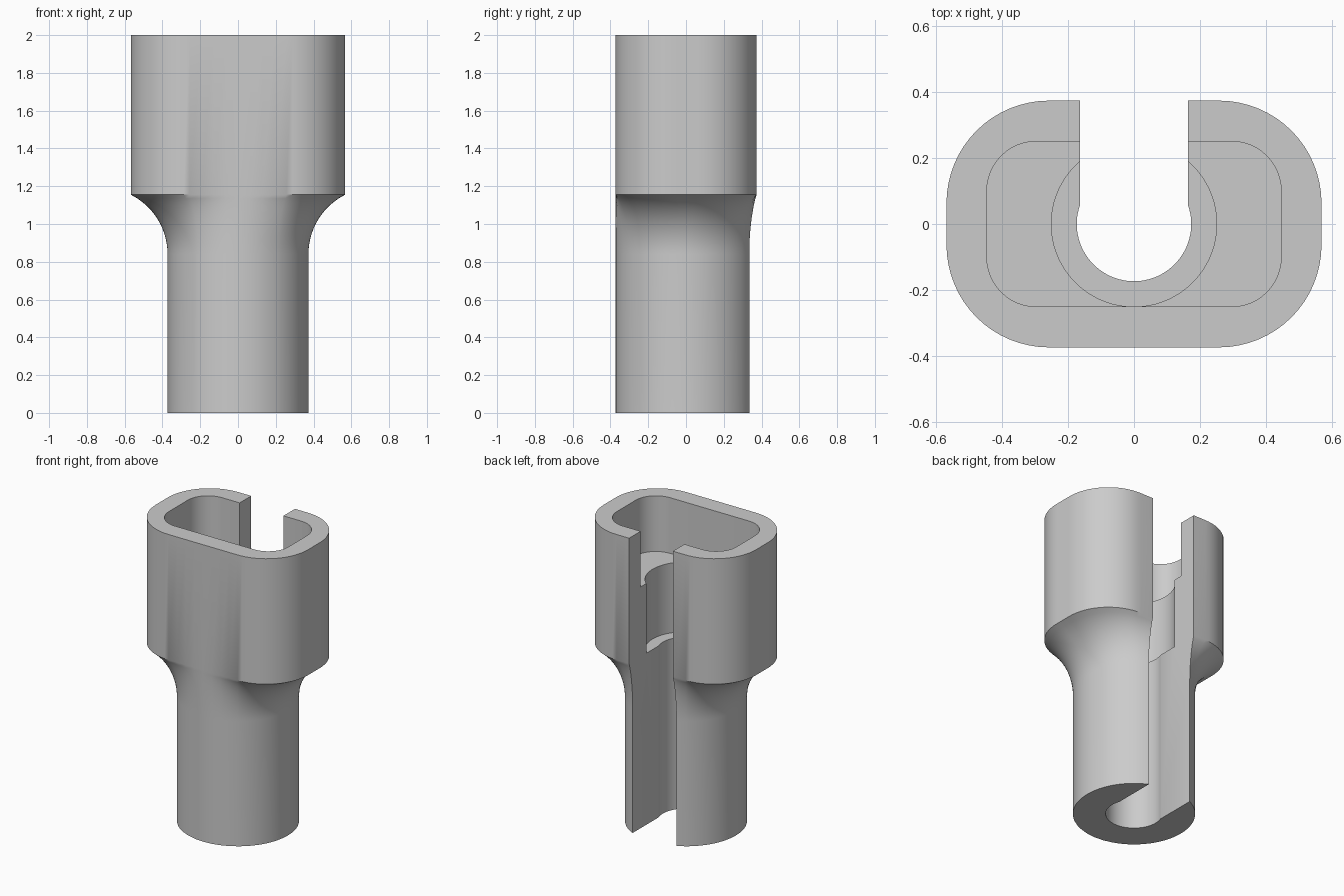
import bpy, bmesh, math

cube = bpy.data.objects.get("Cube")
if cube:
    bpy.data.objects.remove(cube, do_unlink=True)

HEIGHT, RIM_Z, NECK_Z = 2.0, 1.155, 0.84
SHAFT_R, HEAD_X, HEAD_Y = 0.373, 0.567, 0.373
SLOT_X = 0.163


def rounded_rect(hx, hy, r, steps=16, straight=8):
    """Closed outline with rounded corners and subdivided straight sides."""
    corners = []
    for k, (sx, sy) in enumerate([(1, 1), (-1, 1), (-1, -1), (1, -1)]):
        cx, cy = sx * (hx - r), sy * (hy - r)
        angles = [(k + i / steps) * math.pi / 2 for i in range(steps + 1)]
        corners.append([(cx + r * math.cos(a), cy + r * math.sin(a)) for a in angles])
    outline = []
    for k, arc in enumerate(corners):
        a, b = arc[-1], corners[(k + 1) % 4][0]
        outline += arc
        outline += [(a[0] + (b[0] - a[0]) * t / straight,
                     a[1] + (b[1] - a[1]) * t / straight) for t in range(1, straight)]
    return outline


def circle(r, n=96):
    return [(r * math.cos(2 * math.pi * i / n), r * math.sin(2 * math.pi * i / n))
            for i in range(n)]


def loft(name, rings):
    """Skin a stack of (z, outline) rings and cap both ends."""
    bm = bmesh.new()
    loops = [[bm.verts.new((x, y, z)) for x, y in pts] for z, pts in rings]
    for low, high in zip(loops, loops[1:]):
        n = len(low)
        for i in range(n):
            j = (i + 1) % n
            bm.faces.new((low[i], low[j], high[j], high[i]))
    bm.faces.new(loops[0][::-1])
    bm.faces.new(loops[-1])
    mesh = bpy.data.meshes.new(name)
    bm.to_mesh(mesh)
    bm.free()
    obj = bpy.data.objects.new(name, mesh)
    bpy.context.collection.objects.link(obj)
    return obj


# Outer body: round shaft flaring along a concave arc into the oblong head
head = rounded_rect(HEAD_X, HEAD_Y, 0.31)
shaft = [(SHAFT_R * x / math.hypot(x, y), SHAFT_R * y / math.hypot(x, y)) for x, y in head]
rise, flare = RIM_Z - NECK_Z, HEAD_X - SHAFT_R
arc_r = (flare ** 2 + rise ** 2) / (2 * flare)
rings = [(0, shaft)]
STEPS = 16
for i in range(STEPS + 1):
    dz = rise * i / STEPS
    f = (arc_r - math.sqrt(arc_r ** 2 - dz ** 2)) / flare
    rings.append((NECK_Z + dz, [(a[0] + (b[0] - a[0]) * f, a[1] + (b[1] - a[1]) * f)
                                for a, b in zip(shaft, head)]))
rings.append((HEIGHT, head))
body = loft("slotted_socket", rings)

# Cutters: oblong pocket, stepped bore and the open slot at the back
slot = [(-SLOT_X, 0), (SLOT_X, 0), (SLOT_X, 1), (-SLOT_X, 1)]
cuts = [
    ("pocket_cutter", 1.625, rounded_rect(0.445, 0.25, 0.15, 12, 1)),
    ("counterbore_cutter", RIM_Z, circle(0.25)),
    ("bore_cutter", -0.2, circle(0.173)),
    ("slot_cutter", -0.3, slot),
]
bpy.context.view_layer.objects.active = body
for name, z, outline in cuts:
    cutter = loft(name, [(z, outline), (HEIGHT + 0.2, outline)])
    cutter.hide_render = True
    mod = body.modifiers.new(name, "BOOLEAN")
    mod.operation, mod.solver, mod.object = "DIFFERENCE", "EXACT", cutter
    bpy.ops.object.modifier_apply(modifier=name)
    bpy.data.objects.remove(cutter, do_unlink=True)

# Plain grey finish
grey = bpy.data.materials.new("plain_grey")
grey.use_nodes = True
colour = (0.6, 0.6, 0.6, 1)
grey.diffuse_color = colour
grey.node_tree.nodes["Principled BSDF"].inputs["Base Color"].default_value = colour
body.data.materials.clear()
body.data.materials.append(grey)
for poly in body.data.polygons:
    poly.material_index = 0

# Smooth curved walls, keep the rims sharp
for obj in bpy.context.selected_objects:
    obj.select_set(False)
body.select_set(True)
bpy.ops.object.shade_smooth_by_angle(angle=math.radians(30))
